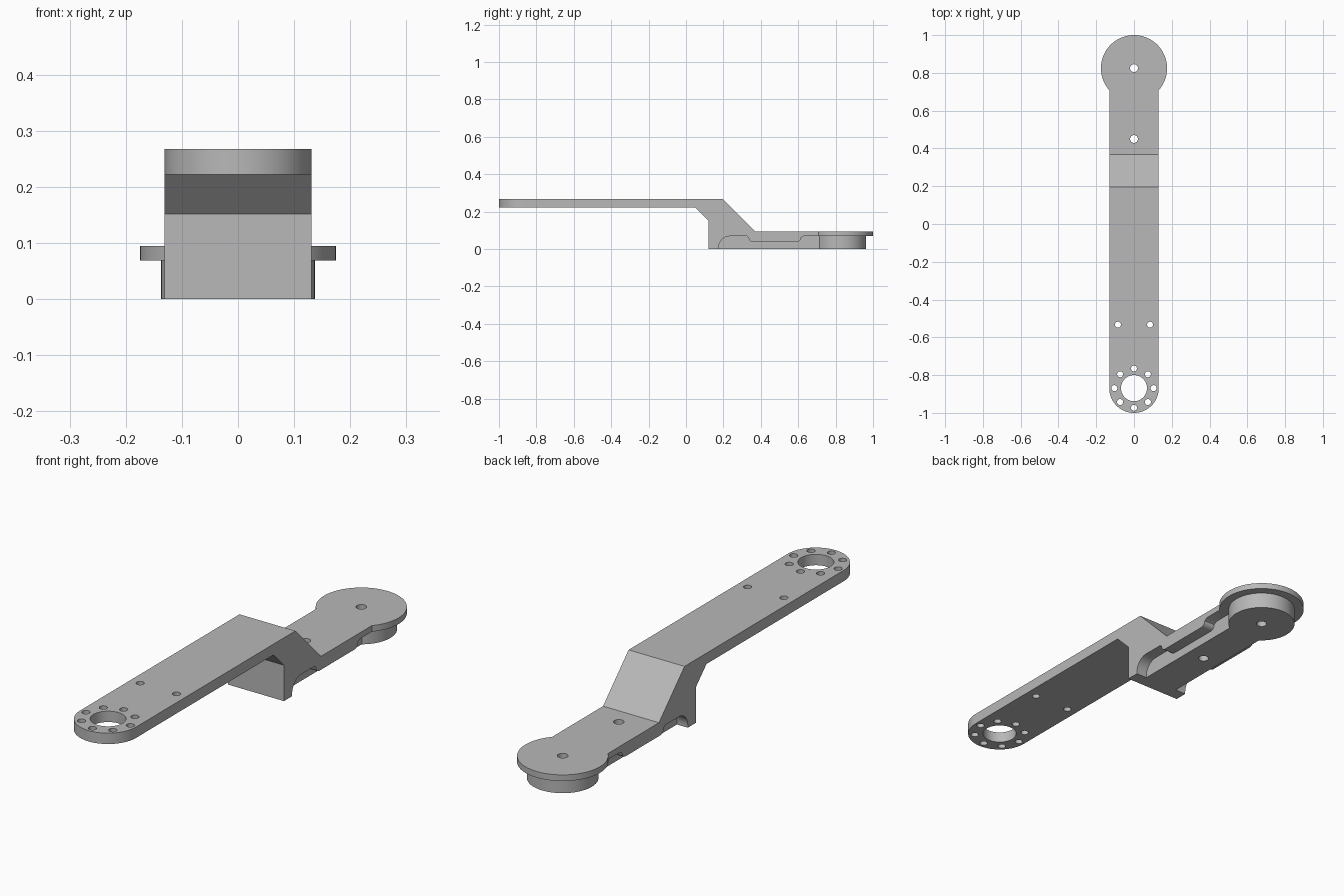
import bpy, bmesh, math
from mathutils import Vector

cube = bpy.data.objects.get("Cube")
if cube:
    bpy.data.objects.remove(cube, do_unlink=True)

grey = bpy.data.materials.new("plain grey")
grey.use_nodes = True
grey.diffuse_color = (0.48, 0.48, 0.48, 1)
grey.node_tree.nodes["Principled BSDF"].inputs["Base Color"].default_value = grey.diffuse_color

HALF = 0.131       # half width of the arm
RING_Y = -0.869    # centre of the rounded front end
DISC_Y = 0.825     # centre of the rear disc


def prism(name, outline, offset):
    """Extrude a flat outline of 3D points along offset."""
    bm = bmesh.new()
    face = bm.faces.new([bm.verts.new(p) for p in outline])
    top = bmesh.ops.extrude_face_region(bm, geom=[face])["geom"]
    moved = [v for v in top if isinstance(v, bmesh.types.BMVert)]
    bmesh.ops.translate(bm, vec=Vector(offset), verts=moved)
    bmesh.ops.recalc_face_normals(bm, faces=bm.faces)
    mesh = bpy.data.meshes.new(name)
    bm.to_mesh(mesh)
    bm.free()
    mesh.materials.append(grey)
    obj = bpy.data.objects.new(name, mesh)
    bpy.context.collection.objects.link(obj)
    return obj


def disc(name, x, y, r, z0, z1, sides=64):
    turn = [math.tau * i / sides for i in range(sides)]
    return prism(name, [(x + r * math.cos(a), y + r * math.sin(a), z0) for a in turn],
                 (0, 0, z1 - z0))


def combine(target, other, operation):
    """Apply a boolean and remove the helper."""
    mod = target.modifiers.new("join", "BOOLEAN")
    mod.operation, mod.solver, mod.object = operation, "EXACT", other
    bpy.context.view_layer.objects.active = target
    bpy.ops.object.modifier_apply(modifier=mod.name)
    bpy.data.objects.remove(other, do_unlink=True)


def arc(cy, cz, r, start, end, steps=6):
    angles = [math.radians(start + (end - start) * i / steps) for i in range(steps + 1)]
    return [(cy + r * math.cos(a), cz + r * math.sin(a)) for a in angles]


# Side profile: raised arm, sloped step, foot, arched underside and thick tab
profile = [(RING_Y, 0.222), (RING_Y, 0.268), (0.197, 0.268), (0.368, 0.095),
           (DISC_Y, 0.095), (DISC_Y, 0.069), (0.63, 0.069)]
profile += arc(0.592, 0.06, 0.022, 0, -90)
profile += arc(0.357, 0.06, 0.022, 270, 180)
profile += [(0.325, 0.069)]
profile += arc(0.235, 0.009, 0.06, 90, 180, 10)
profile += [(0.175, 0), (0.12, 0), (0.12, 0.152), (0.05, 0.222)]
arm = prism("offset_arm", [(-HALF, y, z) for y, z in profile], (2 * HALF, 0, 0))

# Rounded front end, rear disc with its hub, and the rib under the low plate
combine(arm, disc("front_end", 0, RING_Y, HALF, 0.222, 0.268), "UNION")
combine(arm, disc("rear_disc", 0, DISC_Y, 0.175, 0.069, 0.095, 96), "UNION")
combine(arm, disc("hub", 0, DISC_Y, 0.137, 0, 0.08, 80), "UNION")
rib = prism("rib", [(-0.08, 0.15, 0), (0.08, 0.15, 0), (0.08, DISC_Y, 0), (-0.08, DISC_Y, 0)],
            (0, 0, 0.08))
combine(arm, rib, "UNION")

# Holes: large bore, ring of eight, arm pair, and two on the rear centre line
holes = [(0, RING_Y, 0.069, 48), (0, DISC_Y, 0.021, 24), (0, 0.45, 0.021, 24)]
holes += [(s * 0.085, -0.533, 0.016, 20) for s in (-1, 1)]
for i in range(8):
    a = math.tau * i / 8
    holes.append((0.104 * math.cos(a), RING_Y + 0.104 * math.sin(a), 0.016, 20))
for x, y, r, sides in holes:
    combine(arm, disc("hole_cutter", x, y, r, -0.1, 0.4, sides), "DIFFERENCE")

# Smooth the round walls, keep the machined edges sharp
bpy.ops.object.select_all(action="DESELECT")
arm.select_set(True)
bpy.context.view_layer.objects.active = arm
bpy.ops.object.shade_smooth_by_angle(angle=math.radians(30))
